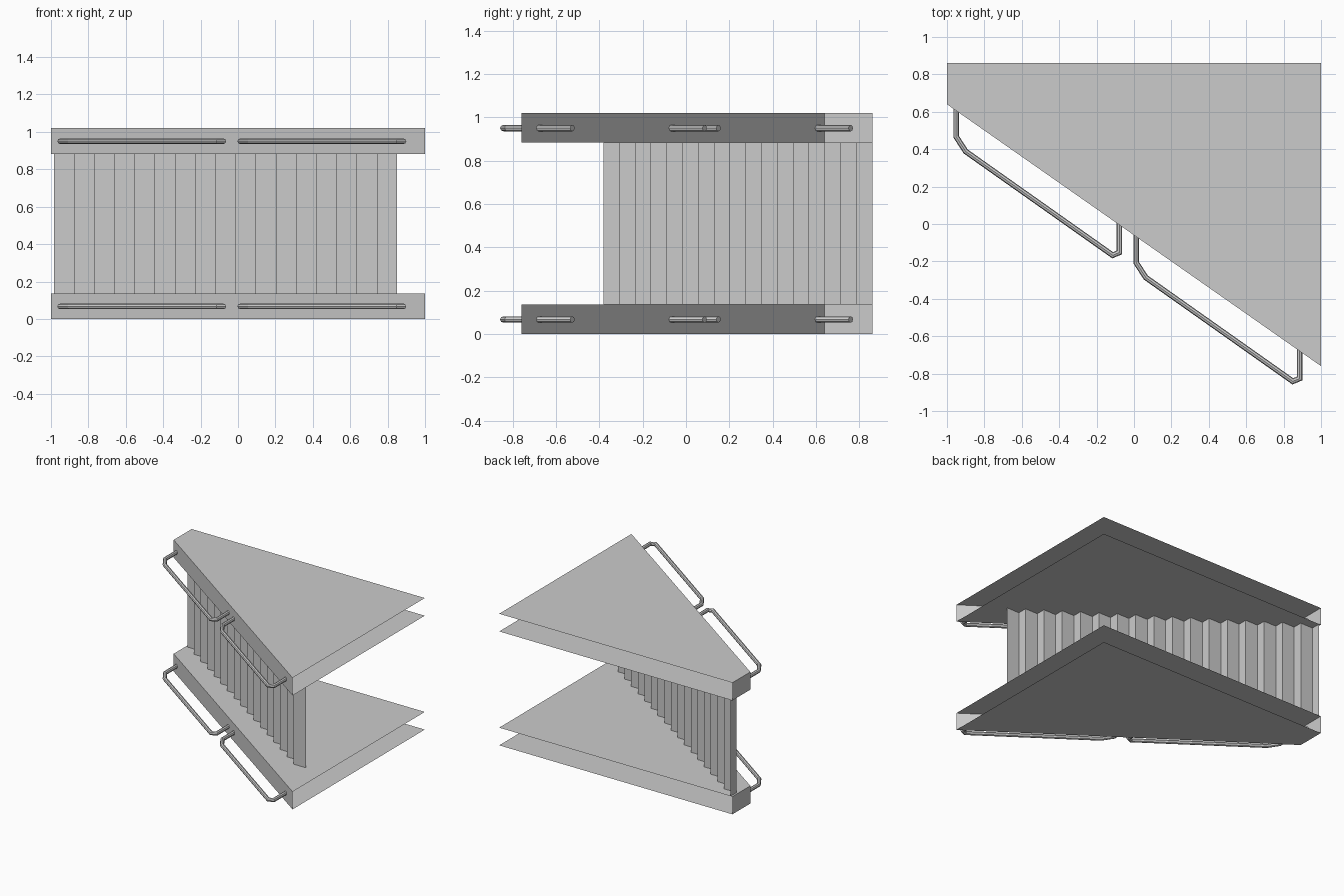
import bpy, math
from mathutils import Vector

if "Cube" in bpy.data.objects:
    bpy.data.objects.remove(bpy.data.objects["Cube"])

SLOPE = -0.70          # slope of the slanted front in plan
RISE = 0.883           # height offset from lower to upper tray


def add_mesh(name, verts, faces):
    me = bpy.data.meshes.new(name)
    me.from_pydata(verts, [], faces)
    me.update()
    ob = bpy.data.objects.new(name, me)
    bpy.context.collection.objects.link(ob)
    return ob


# Thin-sheet tray, open at the back and right sides
def tray(name, z0, z1):
    plan = [(1, 0.86), (-1, 0.86), (-1, 0.64), (1, -0.76)]
    verts = [(x, y, z) for z in (z0, z1) for x, y in plan]
    faces = [(3, 2, 1, 0), (4, 5, 6, 7), (1, 2, 6, 5), (2, 3, 7, 6)]
    add_mesh(name, verts, faces)


# Mitred tube along a flat path, ends cut parallel to the slanted front
def handle(name, path, z, r=0.0148, sides=8):
    pts = [Vector(p) for p in path]
    normals = []
    for a, b in zip(pts, pts[1:]):
        d = (b - a).normalized()
        normals.append(Vector((-d.y, d.x)))
    miters = [Vector((1, SLOPE))]
    for n1, n2 in zip(normals, normals[1:]):
        miters.append((n1 + n2) / (1 + n1.dot(n2)))
    miters.append(Vector((-1, -SLOPE)))
    verts, faces = [], []
    for p, m in zip(pts, miters):
        for i in range(sides):
            t = 2 * math.pi * i / sides
            q = p + m * r * math.cos(t)
            verts.append((q.x, q.y, z + r * math.sin(t)))
    for k in range(len(pts) - 1):
        for i in range(sides):
            j = (i + 1) % sides
            a, b = k * sides, (k + 1) * sides
            faces.append((a + j, a + i, b + i, b + j))
    faces.append(tuple(range(sides)))
    last = (len(pts) - 1) * sides
    faces.append(tuple(reversed(range(last, last + sides))))
    add_mesh(name, verts, faces)


grip = [(-0.951, 0.76), (-0.951, 0.467), (-0.90, 0.388),
        (-0.114, -0.167), (-0.078, -0.152), (-0.078, 0.15)]

for level, dz in (("lower", 0), ("upper", RISE)):
    tray(level + "_tray", dz, dz + 0.137)
    for side, dx in (("left", 0), ("right", 0.963)):
        path = [(x + dx, y + dx * SLOPE) for x, y in grip]
        handle(f"{level}_{side}_handle", path, 0.067 + dz)

# Stepped, folded panel between the trays
steps, x, y = 17, 0.85, -0.38
step_x, step_y = 1.835 / steps, 1.24 / steps
plan = [(x, y)]
for i in range(steps):
    x -= step_x
    plan.append((x, y))
    y += step_y
    plan.append((x, y))
n = len(plan)
verts = [(px, py, z) for z in (0.137, RISE) for px, py in plan]
faces = [(i + 1, i, n + i, n + i + 1) for i in range(n - 1)]
add_mesh("folded_panel", verts, faces)
